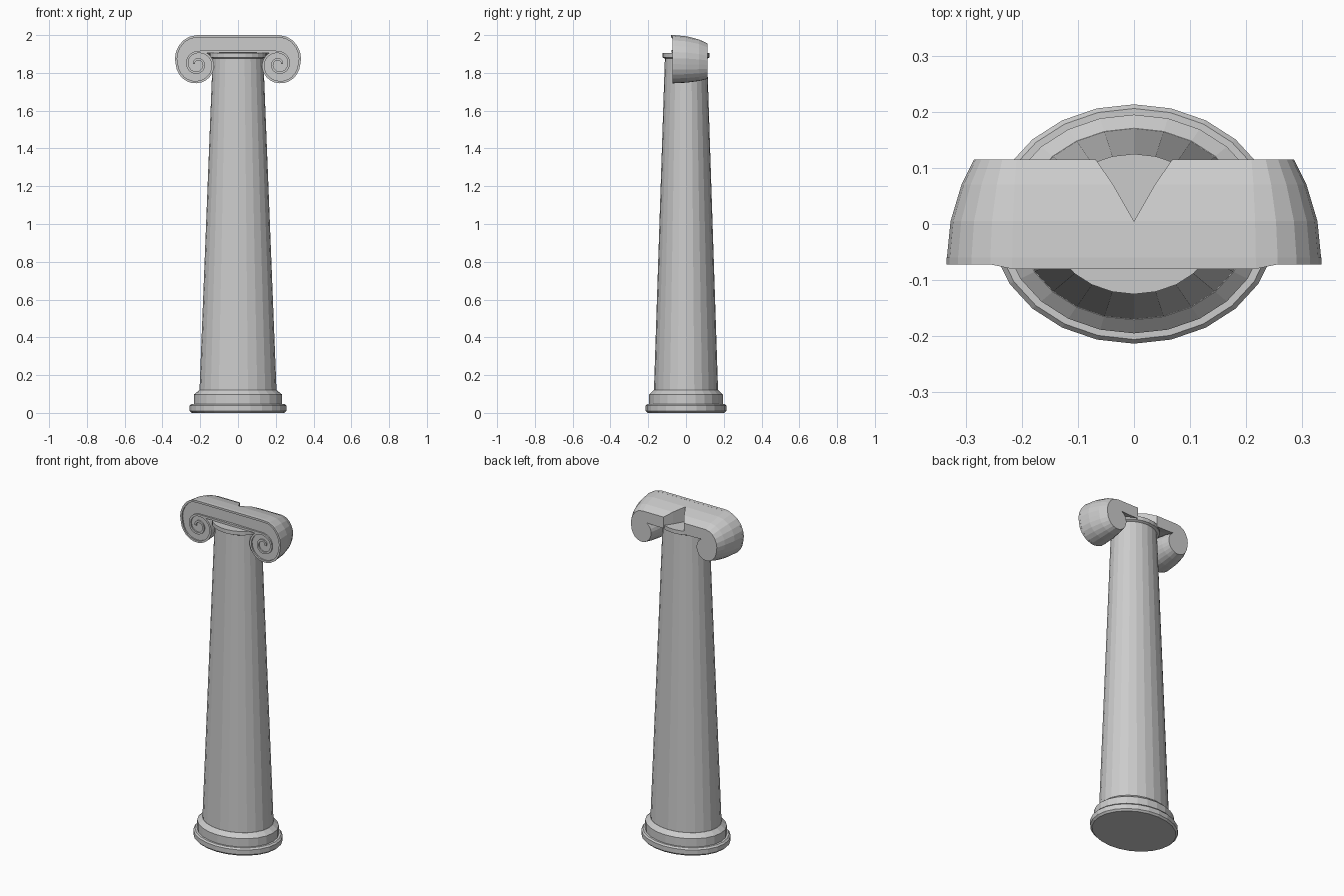
import bpy, bmesh
from math import sin, cos, pi, radians

if "Cube" in bpy.data.objects:
    bpy.data.objects.remove(bpy.data.objects["Cube"])

SIDES, SQUASH = 24, 0.833
CX, CZ = 0.217, 1.846            # volute eye


def finish(name, bm, mirror=False):
    bmesh.ops.recalc_face_normals(bm, faces=bm.faces)
    me = bpy.data.meshes.new(name)
    bm.to_mesh(me)
    bm.free()
    ob = bpy.data.objects.new(name, me)
    bpy.context.collection.objects.link(ob)
    if mirror:
        mod = ob.modifiers.new("Mirror", 'MIRROR')
        mod.use_axis[0] = True
        mod.merge_threshold = 0.0001
    return ob


def lathe(name, profile):
    """Elliptical turned part from (radius, z) pairs, capped at both ends."""
    bm = bmesh.new()
    rings = [[bm.verts.new((r * sin(2 * pi * i / SIDES),
                            r * SQUASH * cos(2 * pi * i / SIDES), z))
              for i in range(SIDES)] for r, z in profile]
    for a, b in zip(rings, rings[1:]):
        for i in range(SIDES):
            j = (i + 1) % SIDES
            bm.faces.new((a[i], a[j], b[j], b[i]))
    bm.faces.new(rings[0])
    bm.faces.new(rings[-1])
    return finish(name, bm)


# Base mouldings, shaft and collar
lathe("base", [(0.245, 0), (0.256, 0.01), (0.256, 0.038), (0.247, 0.047),
               (0.234, 0.047), (0.234, 0.097), (0.205, 0.12)])
lathe("shaft", [(0.204, 0.115), (0.134, 1.885)])
lathe("collar", [(0.134, 1.875), (0.15, 1.882), (0.15, 1.905)])

# Volute spiral: angle clockwise from the top -> radius
KEYS = [(0, .154), (22.5, .15), (45, .137), (90, .113), (180, .101), (270, .09),
        (360, .07), (450, .058), (540, .051), (630, .042), (720, .032), (810, .02)]


def radius(a):
    for (a0, r0), (a1, r1) in zip(KEYS, KEYS[1:]):
        if a <= a1:
            return r0 + (r1 - r0) * (a - a0) / (a1 - a0)
    return KEYS[-1][1]


def spiral(a, inset=0.0):
    r = radius(a) - inset
    return CX + r * sin(radians(a)), CZ + r * cos(radians(a))


# Capital body: scroll outline lofted towards the back, tapering to each side
outline = [(0, 2.0)] + [spiral(a * 15) for a in range(23)] + [(0.12, 1.908), (0, 1.908)]
SECTIONS = [(-0.064, 1, 1), (0.005, 0.95, 0.96), (0.07, 0.81, 0.86), (0.115, 0.65, 0.73)]
bm = bmesh.new()
rows = []
for k, (y, sx, sz) in enumerate(SECTIONS):
    rows.append([bm.verts.new((0 if k < 2 and x == 0 else 0.195 + (x - 0.195) * sx, y,
                               1.833 + (z - 1.833) * sz)) for x, z in outline])
n = len(outline)
for k, (a, b) in enumerate(zip(rows, rows[1:])):
    for i in range(n):
        if k == 0 and i == n - 1:
            continue                     # open on the mirror plane
        j = (i + 1) % n
        bm.faces.new((a[i], a[j], b[j], b[i]))
bm.faces.new(rows[0])
bm.faces.new(rows[-1])
finish("capital_body", bm, mirror=True)


def ridge(name, outer, inner, fronts, back=-0.06):
    """Raised moulding of rectangular section between two edge paths."""
    bm = bmesh.new()
    secs = [[bm.verts.new((x, y, z)) for (x, z), y in
             ((o, f), (i, f), (i, back), (o, back))]
            for o, i, f in zip(outer, inner, fronts)]
    for a, b in zip(secs, secs[1:]):
        for i in range(4):
            j = (i + 1) % 4
            bm.faces.new((a[i], a[j], b[j], b[i]))
    bm.faces.new(secs[-1])
    return finish(name, bm, mirror=True)


# Raised rim along the top running into the spiral
angles = [a * 15 for a in range(55)]
ridge("volute_rim",
      [(0, 2.0)] + [spiral(a) for a in angles],
      [(0, 1.988)] + [spiral(a, 0.012) for a in angles],
      [-0.08] + [-0.08 if a < 15 else -0.072 for a in angles])

# Lower rim of the band, meeting the inner turn of the spiral
ridge("band_lower_rim", [(0, 1.92), (CX, 1.917)], [(0, 1.908), (CX, 1.905)],
      [-0.078, -0.072])
